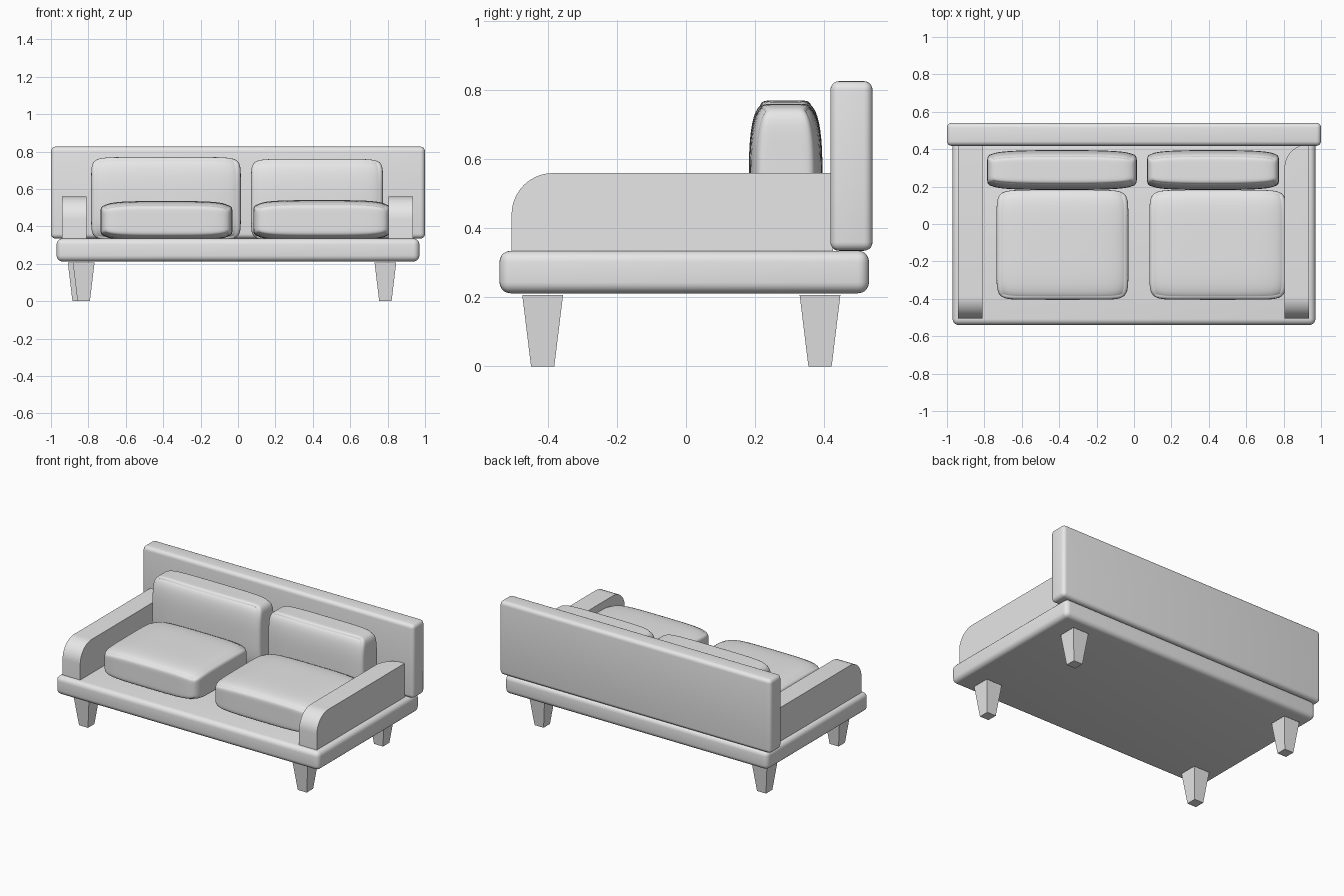
import bpy
import bmesh
import math

cube = bpy.data.objects.get("Cube")
if cube:
    bpy.data.objects.remove(cube, do_unlink=True)

# Single upholstery colour
fabric = bpy.data.materials.new("light grey")
fabric.use_nodes = True
GREY = (0.8, 0.8, 0.8, 1)
fabric.diffuse_color = GREY
fabric.node_tree.nodes["Principled BSDF"].inputs["Base Color"].default_value = GREY


def finish(name, bm, angle=35):
    bmesh.ops.recalc_face_normals(bm, faces=bm.faces)
    mesh = bpy.data.meshes.new(name)
    bm.to_mesh(mesh)
    bm.free()
    mesh.materials.append(fabric)
    obj = bpy.data.objects.new(name, mesh)
    bpy.context.collection.objects.link(obj)
    bpy.ops.object.select_all(action="DESELECT")
    obj.select_set(True)
    bpy.context.view_layer.objects.active = obj
    bpy.ops.object.shade_smooth_by_angle(angle=math.radians(angle))
    return obj


def box(lo, hi):
    """Box mesh spanning two opposite corners."""
    bm = bmesh.new()
    bmesh.ops.create_cube(bm, size=1)
    for v in bm.verts:
        v.co = [a + (b - a) * (c + 0.5) for a, b, c in zip(lo, hi, v.co)]
    return bm


def round_edges(bm, edges, radius, segments):
    bmesh.ops.bevel(bm, geom=edges, offset=radius, segments=segments,
                    profile=0.5, affect="EDGES")


def slab(name, lo, hi, radius):
    bm = box(lo, hi)
    round_edges(bm, bm.edges[:], radius, 5)
    finish(name, bm)


def arm(name, x0, x1, round_back=False):
    """Arm with a rounded top front; optionally a rounded inner back corner."""
    bm = box((x0, -0.505, 0.33), (x1, 0.425, 0.56))

    def edge_at(test):
        return [e for e in bm.edges if all(test(v.co) for v in e.verts)]

    if round_back:
        inner = min(x0, x1, key=abs)
        round_edges(bm, edge_at(lambda c: c.y > 0.4 and abs(c.x - inner) < 0.01),
                    0.123, 10)
    round_edges(bm, edge_at(lambda c: c.y < -0.5 and c.z > 0.5), 0.12, 10)
    finish(name, bm, 30)


def leg(name, x, y):
    bm = box((x - 0.058, y - 0.059, 0), (x + 0.058, y + 0.059, 0.207))
    for v in bm.verts:
        if v.co.z < 0.1:
            v.co.x = x + (v.co.x - x) * 0.57
            v.co.y = y + (v.co.y - y) * 0.57
    finish(name, bm, 10)


def cushion(name, lo, hi, thin, falloff, power):
    """Puffed box whose thin axis flattens toward the rim."""
    bm = bmesh.new()
    bmesh.ops.create_cube(bm, size=2)
    bmesh.ops.subdivide_edges(bm, edges=bm.edges[:], cuts=23, use_grid_fill=True)
    n = 10
    for v in bm.verts:
        # Ease the grid toward the edges so that they round cleanly
        p = [math.sin(c * math.pi / 2) for c in v.co]
        shrink = sum(abs(c) ** n for c in p) ** (-1 / n)
        rim = 1 - sum(f * abs(c) ** power for f, c in zip(falloff, p))
        q = [c * shrink for c in p]
        q[thin] *= rim
        v.co = [(a + b) / 2 + (b - a) / 2 * c for a, b, c in zip(lo, hi, q)]
    finish(name, bm, 60)


# Platform and backrest
slab("seat_platform", (-0.97, -0.54, 0.212), (0.97, 0.53, 0.335), 0.032)
slab("backrest", (-1, 0.418, 0.335), (1, 0.54, 0.826), 0.025)

# Arms
arm("right_arm", -0.94, -0.81)
arm("left_arm", 0.805, 0.935, round_back=True)

# Tapered legs
leg("front_right_leg", -0.825, -0.415)
leg("back_right_leg", -0.852, 0.388)
leg("front_left_leg", 0.788, -0.415)
leg("back_left_leg", 0.788, 0.388)

# Seat cushions, thin in z
for side, x0, x1, top in (("right", -0.735, -0.03, 0.535), ("left", 0.082, 0.815, 0.54)):
    cushion(side + "_seat_cushion", (x0, -0.405, 0.325), (x1, 0.182, top),
            2, (0.15, 0.15, 0), 4)

# Back cushions, thin in y
for side, x0, x1, top in (("right", -0.785, 0.015, 0.77), ("left", 0.07, 0.775, 0.76)):
    cushion(side + "_back_cushion", (x0, 0.182, 0.325), (x1, 0.395, top),
            1, (0.13, 0, 0.25), 3)
